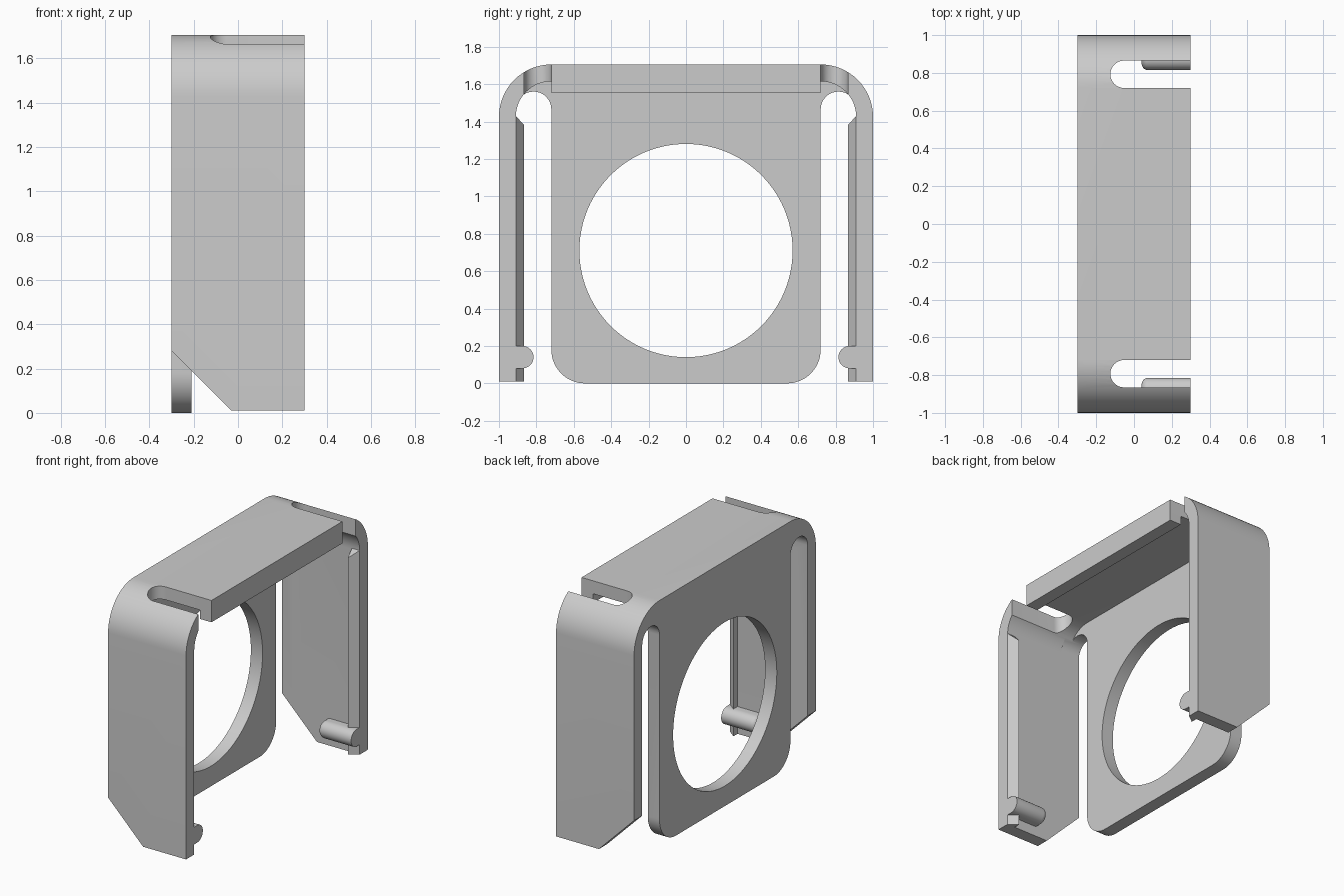
import bpy, bmesh
from math import sin, cos, radians

if "Cube" in bpy.data.objects:
    bpy.data.objects.remove(bpy.data.objects["Cube"], do_unlink=True)

grey = bpy.data.materials.new("light_grey")
grey.use_nodes = True
grey.diffuse_color = (0.6, 0.6, 0.6, 1)
grey.node_tree.nodes["Principled BSDF"].inputs["Base Color"].default_value = (0.6, 0.6, 0.6, 1)

TOP, WALL, R = 1.705, 0.09, 0.28
INNER = 1 - WALL        # inside face of the arms
PLATE = 0.72            # half width of back plate and top bar


def arc(cx, cy, r, a0, a1, n=16):
    angles = [radians(a0 + (a1 - a0) * i / n) for i in range(n + 1)]
    return [(cx + r * cos(a), cy + r * sin(a)) for a in angles]


def mirrored(pts, side):
    """Mirror a profile in its first coordinate."""
    return [(side * a, b) for a, b in pts]


def prism(name, pts, axis, lo, hi):
    """Extrude a closed profile along x, y or z."""
    place = {"x": lambda a, b, d: (d, a, b),
             "y": lambda a, b, d: (a, d, b),
             "z": lambda a, b, d: (a, b, d)}[axis]
    bm = bmesh.new()
    rings = [[bm.verts.new(place(a, b, d)) for a, b in pts] for d in (lo, hi)]
    bm.faces.new(rings[0])
    bm.faces.new(rings[1])
    n = len(pts)
    for i in range(n):
        j = (i + 1) % n
        bm.faces.new((rings[0][i], rings[0][j], rings[1][j], rings[1][i]))
    bmesh.ops.recalc_face_normals(bm, faces=bm.faces[:])
    mesh = bpy.data.meshes.new(name)
    bm.to_mesh(mesh)
    bm.free()
    mesh.materials.append(grey)
    obj = bpy.data.objects.new(name, mesh)
    bpy.context.collection.objects.link(obj)
    return obj


def activate(obj):
    bpy.ops.object.select_all(action="DESELECT")
    obj.select_set(True)
    bpy.context.view_layer.objects.active = obj


def cut(obj, cutter):
    mod = obj.modifiers.new("cut", "BOOLEAN")
    mod.operation = "DIFFERENCE"
    mod.solver = "EXACT"
    mod.object = cutter
    activate(obj)
    bpy.ops.object.modifier_apply(modifier=mod.name)
    bpy.data.objects.remove(cutter, do_unlink=True)


def arch(half, top, r, bottom):
    """Upright outline with two rounded top corners."""
    return ([(half, bottom)] + arc(half - r, top - r, r, 0, 90)
            + arc(r - half, top - r, r, 90, 180) + [(-half, bottom)])


# Rounded shell, hollowed from the open side
body = prism("bracket_body", arch(1, TOP, R, 0), "x", -0.3, 0.3)
cut(body, prism("hollow", arch(INNER, TOP - WALL, R - WALL, -0.2), "x", -0.3 + WALL, 0.5))

# Round window in the back plate
cut(body, prism("window", arc(0, 0.71, 0.57, 0, 356.25, 95), "x", -0.5, -0.1))

for side in (1, -1):
    # Slot between arm and back plate, flaring into the plate's round corner
    r = (INNER - PLATE) / 2
    slot = ([(0.54, -0.2)] + arc(0.54, 0.18, 0.18, -90, 0)
            + arc(PLATE + r, 1.56 - r, r, 180, 0) + [(INNER, -0.2)])
    cut(body, prism("back_slot", mirrored(slot, side), "x", -0.5, -0.15))

    # Round-ended slot through the top corner
    r = 0.0725
    slot = arc(-0.125 + r, side * (PLATE + r), r, 90, 270) + [
        (0.5, side * (PLATE + r) - r), (0.5, side * (PLATE + r) + r)]
    cut(body, prism("top_slot", slot, "z", 1.3, 2))

    # Slanted lower corner of the arm
    foot = [(-0.5, 0.48), (-0.03, 0.01), (0.5, 0.01), (0.5, -0.3), (-0.5, -0.3)]
    cut(body, prism("foot_trim", foot, "y", *sorted((side * 0.8, side * 1.2))))

# Lip under the free edge of the top bar
lip = prism("front_lip", [(-PLATE, 1.553), (PLATE, 1.553), (PLATE, TOP - WALL),
                          (-PLATE, TOP - WALL)], "x", 0.3 - WALL, 0.3)
parts = [body, lip]

for side, label in ((1, "back"), (-1, "front")):
    # Wedge-shaped snap rail with a sloping top
    rail = prism(label + "_snap_rail", [(0.3, side * INNER), (0.24, side * 0.865),
                                        (0.24, side * INNER)], "z", 0.01, 1.43)
    for v in rail.data.vertices:
        if v.co.z > 1 and abs(v.co.y) < 0.9:
            v.co.z = 1.38

    # Rounded latch pin with a softened inner end
    pin_shape = [(0.95, 0.08), (0.95, 0.2)] + arc(0.875, 0.14, 0.06, 90, 270)
    pin = prism(label + "_latch_pin", mirrored(pin_shape, side), "x", 0.04, 0.3)
    bm = bmesh.new()
    bm.from_mesh(pin.data)
    end = [e for e in bm.edges if all(v.co.x < 0.05 for v in e.verts)]
    bmesh.ops.bevel(bm, geom=end, offset=0.035, segments=5, profile=0.5,
                    affect="EDGES", clamp_overlap=True)
    bm.to_mesh(pin.data)
    bm.free()
    parts += [rail, pin]

for obj in parts:
    activate(obj)
    bpy.ops.object.shade_smooth_by_angle(angle=radians(30))
